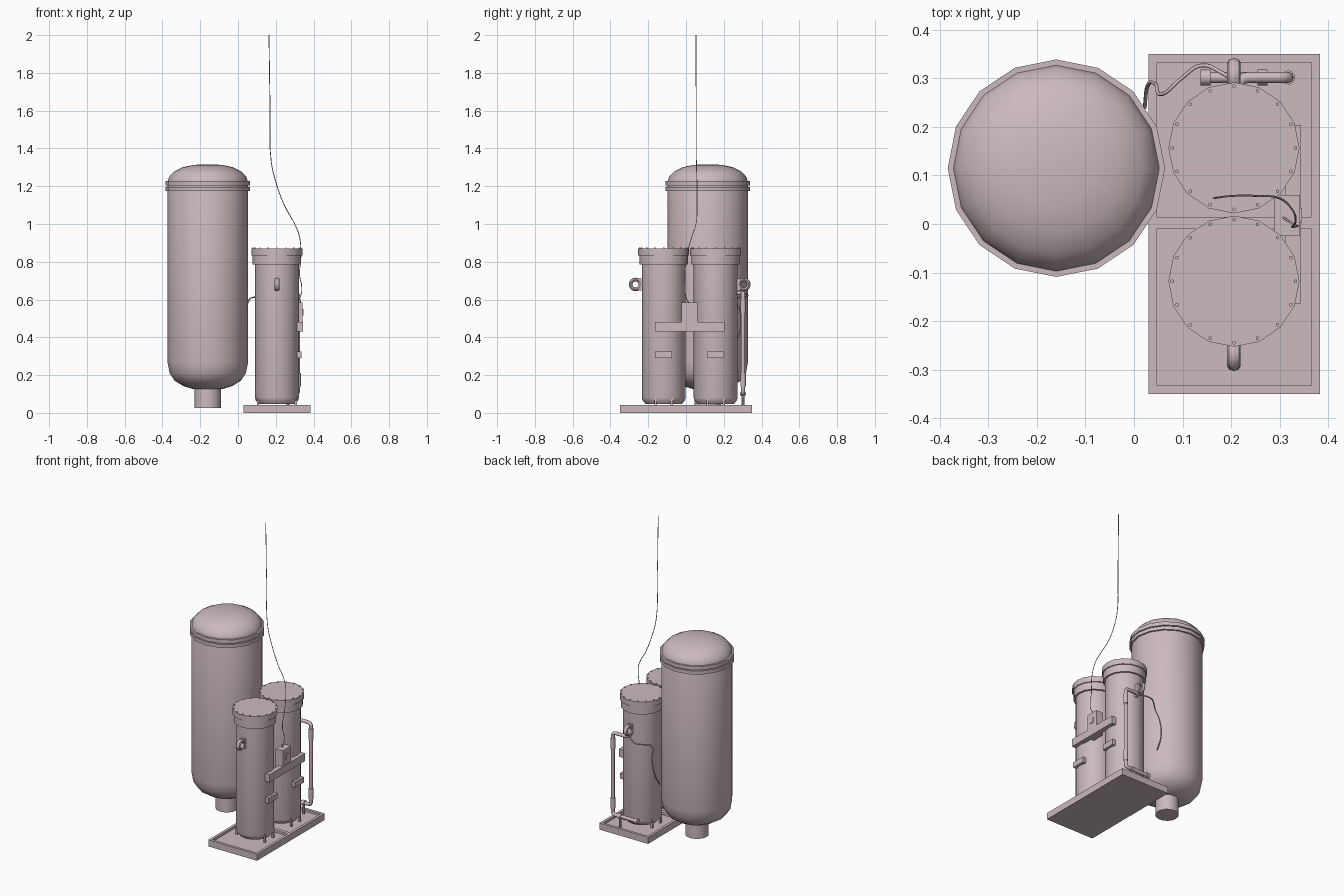
import bpy, bmesh, math
from mathutils import Vector, Matrix

if "Cube" in bpy.data.objects:
    bpy.data.objects.remove(bpy.data.objects["Cube"])

paint = bpy.data.materials.new("dusty_pink_paint")
paint.use_nodes = True
COLOUR = (0.60, 0.49, 0.51, 1)
paint.diffuse_color = COLOUR
paint.node_tree.nodes["Principled BSDF"].inputs["Base Color"].default_value = COLOUR


def finish(name, bm, smooth=False):
    bmesh.ops.recalc_face_normals(bm, faces=bm.faces)
    mesh = bpy.data.meshes.new(name)
    bm.to_mesh(mesh)
    bm.free()
    obj = bpy.data.objects.new(name, mesh)
    bpy.context.collection.objects.link(obj)
    mesh.materials.append(paint)
    if smooth:
        bpy.ops.object.select_all(action='DESELECT')
        obj.select_set(True)
        bpy.context.view_layer.objects.active = obj
        bpy.ops.object.shade_smooth_by_angle(angle=math.radians(32))
    return obj


def add_box(bm, lo, hi):
    lo, hi = Vector(lo), Vector(hi)
    mat = Matrix.Translation((lo + hi) / 2) @ Matrix.Diagonal((*(hi - lo), 1))
    bmesh.ops.create_cube(bm, size=1, matrix=mat)


def box(name, lo, hi):
    bm = bmesh.new()
    add_box(bm, lo, hi)
    return finish(name, bm)


def lathe(name, profile, x, y, sides=16):
    """Revolve (radius, height) pairs and cap both ends."""
    bm = bmesh.new()
    rings = []
    for r, z in profile:
        rings.append([bm.verts.new((x + r * math.cos(math.tau * i / sides),
                                    y + r * math.sin(math.tau * i / sides), z))
                      for i in range(sides)])
    for a, b in zip(rings, rings[1:]):
        for i in range(sides):
            j = (i + 1) % sides
            bm.faces.new((a[i], a[j], b[j], b[i]))
    bm.faces.new(rings[0])
    bm.faces.new(rings[-1])
    return finish(name, bm, True)


def rod(name, start, end, radius, sides=12):
    a, b = Vector(start), Vector(end)
    turn = (b - a).to_track_quat('Z', 'Y').to_matrix().to_4x4()
    bm = bmesh.new()
    bmesh.ops.create_cone(bm, cap_ends=True, segments=sides, radius1=radius, radius2=radius,
                          depth=(b - a).length, matrix=Matrix.Translation((a + b) / 2) @ turn)
    return finish(name, bm, True)


def tube(name, points, radius, bend=None):
    """Tube along a path: filleted corners if bend is given, else a flowing cable."""
    curve = bpy.data.curves.new(name, 'CURVE')
    curve.dimensions = '3D'
    curve.bevel_depth = radius
    curve.bevel_resolution = 2 if bend else 1
    curve.use_fill_caps = True
    pts = [Vector(p) for p in points]
    if bend:
        path = [pts[0]]
        for p, q, r in zip(pts, pts[1:], pts[2:]):
            a = q + (p - q).normalized() * bend
            b = q + (r - q).normalized() * bend
            path += [a.lerp(q, t).lerp(q.lerp(b, t), t) for t in (0, .25, .5, .75, 1)]
        path.append(pts[-1])
        spline = curve.splines.new('POLY')
        spline.points.add(len(path) - 1)
        for point, co in zip(spline.points, path):
            point.co = (*co, 1)
    else:
        curve.resolution_u = 5
        spline = curve.splines.new('BEZIER')
        spline.bezier_points.add(len(pts) - 1)
        for point, co in zip(spline.bezier_points, pts):
            point.co = co
            point.handle_left_type = point.handle_right_type = 'AUTO'
    spline.use_smooth = True
    curve.materials.append(paint)
    obj = bpy.data.objects.new(name, curve)
    bpy.context.collection.objects.link(obj)


# Large storage tank with domed ends, outlet and rim rings
TX, TY, TR = -0.16, 0.115, 0.213
lathe("tank_shell", [(0.08, 0.127), (0.13, 0.142), (0.175, 0.17), (0.202, 0.21), (TR, 0.267),
                     (TR, 1.225), (0.203, 1.252), (0.178, 1.278), (0.135, 1.3),
                     (0.08, 1.312), (0.03, 1.316)], TX, TY)
lathe("tank_outlet", [(0.07, 0.026), (0.07, 0.15)], TX, TY)
for name, low, high in (("lower_rim", 1.174, 1.197), ("upper_rim", 1.203, 1.227)):
    lathe("tank_" + name, [(0.2, low), (0.224, low), (0.224, high), (0.2, high)], TX, TY)

# Skid base: plate with raised borders forming two shallow trays
X0, X1, Y1, TOP, FLOOR, RIM = 0.03, 0.383, 0.35, 0.043, 0.028, 0.017
box("base_plate", (X0, -Y1, 0), (X1, Y1, FLOOR))
for side, a in (("right", X0), ("left", X1 - RIM)):
    box("base_border_" + side, (a, -Y1, FLOOR), (a + RIM, Y1, TOP))
for part, a, b in (("front", -Y1, RIM - Y1), ("middle", -0.01, 0.014), ("back", Y1 - RIM, Y1)):
    box("base_border_" + part, (X0 + RIM, a, FLOOR), (X1 - RIM, b, TOP))

# Two filter columns with bolted caps, feet, lifting eyes and clamps
CX = 0.206
for label, cy, out in (("front", -0.118, -1), ("back", 0.157, 1)):
    lathe(label + "_column", [(0.095, 0.046), (0.112, 0.066), (0.116, 0.08), (0.116, 0.8)], CX, cy)
    lathe(label + "_cap_lower", [(0.1, 0.785), (0.128, 0.785), (0.128, 0.835)], CX, cy)
    lathe(label + "_cap_upper", [(0.135, 0.834), (0.135, 0.87)], CX, cy)

    bolts = bmesh.new()
    for i in range(16):
        a = math.tau * i / 16
        spot = Vector((CX + 0.127 * math.cos(a), cy + 0.127 * math.sin(a), 0.871))
        bmesh.ops.create_cone(bolts, cap_ends=True, segments=6, radius1=0.004, radius2=0.004,
                              depth=0.008, matrix=Matrix.Translation(spot))
    finish(label + "_cap_bolts", bolts)

    feet = bmesh.new()
    for dx in (-0.1, 0.1):
        for dy in (-0.043, 0.043):
            x, y = CX + dx, cy + dy
            add_box(feet, (x - 0.006, y - 0.006, FLOOR), (x + 0.006, y + 0.006, 0.085))
    finish(label + "_column_feet", feet)

    # Lifting eye: ring standing in the YZ plane on a short stem
    ey = cy + out * 0.149
    bm = bmesh.new()
    n, m = 16, 8
    grid = [[bm.verts.new((CX + 0.014 * math.sin(math.tau * j / m),
                           ey + (0.026 + 0.01 * math.cos(math.tau * j / m)) * math.cos(math.tau * i / n),
                           0.68 + (0.026 + 0.01 * math.cos(math.tau * j / m)) * math.sin(math.tau * i / n)))
             for j in range(m)] for i in range(n)]
    for i in range(n):
        for j in range(m):
            k, l = (i + 1) % n, (j + 1) % m
            bm.faces.new((grid[i][j], grid[k][j], grid[k][l], grid[i][l]))
    finish(label + "_lifting_eye", bm, True)
    ends = sorted((cy + out * 0.105, ey - out * 0.019))
    box(label + "_eye_stem", (CX - 0.013, ends[0], 0.648), (CX + 0.013, ends[1], 0.712))

    box(label + "_clamp", (0.30, cy - 0.045, 0.29), (0.336, cy + 0.045, 0.326))

# Mounting bar and control box on the outer side
box("mounting_bar", (0.312, -0.164, 0.432), (0.344, 0.204, 0.482))
box("control_box", (0.29, -0.025, 0.432), (0.342, 0.06, 0.585))
box("control_box_plate", (0.34, 0.003, 0.515), (0.346, 0.033, 0.55))

# Return pipe behind the back column, with collars and a support
PY = 0.302
tube("return_pipe", [(0.215, 0.25, 0.635), (0.215, PY, 0.635), (0.318, PY, 0.635),
                     (0.318, PY, 0.1), (0.14, PY, 0.1)], 0.0115, 0.022)
for name, a, b in (("outlet", (0.137, PY, 0.1), (0.158, PY, 0.1)),
                   ("middle", (0.255, PY, 0.1), (0.275, PY, 0.1)),
                   ("lower", (0.318, PY, 0.14), (0.318, PY, 0.21)),
                   ("upper", (0.318, PY, 0.53), (0.318, PY, 0.6))):
    rod("pipe_collar_" + name, a, b, 0.0165 if name in ("outlet", "middle") else 0.0145)
rod("pipe_support", (0.265, PY, FLOOR), (0.265, PY, 0.1), 0.007, 8)

# Hose from the back column to the tank
tube("tank_hose", [(0.215, 0.29, 0.635), (0.18, 0.312, 0.632), (0.14, 0.327, 0.62),
                   (0.1, 0.302, 0.613), (0.06, 0.268, 0.60), (0.045, 0.288, 0.53),
                   (0.028, 0.285, 0.43), (0.022, 0.24, 0.35)], 0.004)

# Power cable rising from the control box
tube("power_cable", [(0.305, 0.015, 0.58), (0.332, -0.002, 0.62), (0.337, -0.004, 0.67),
                     (0.326, -0.006, 0.73), (0.333, 0.005, 0.83), (0.326, 0.03, 0.93),
                     (0.3, 0.053, 1.0), (0.25, 0.058, 1.09), (0.204, 0.058, 1.21),
                     (0.176, 0.055, 1.33), (0.17, 0.054, 1.6), (0.164, 0.053, 2.0)], 0.0022)
